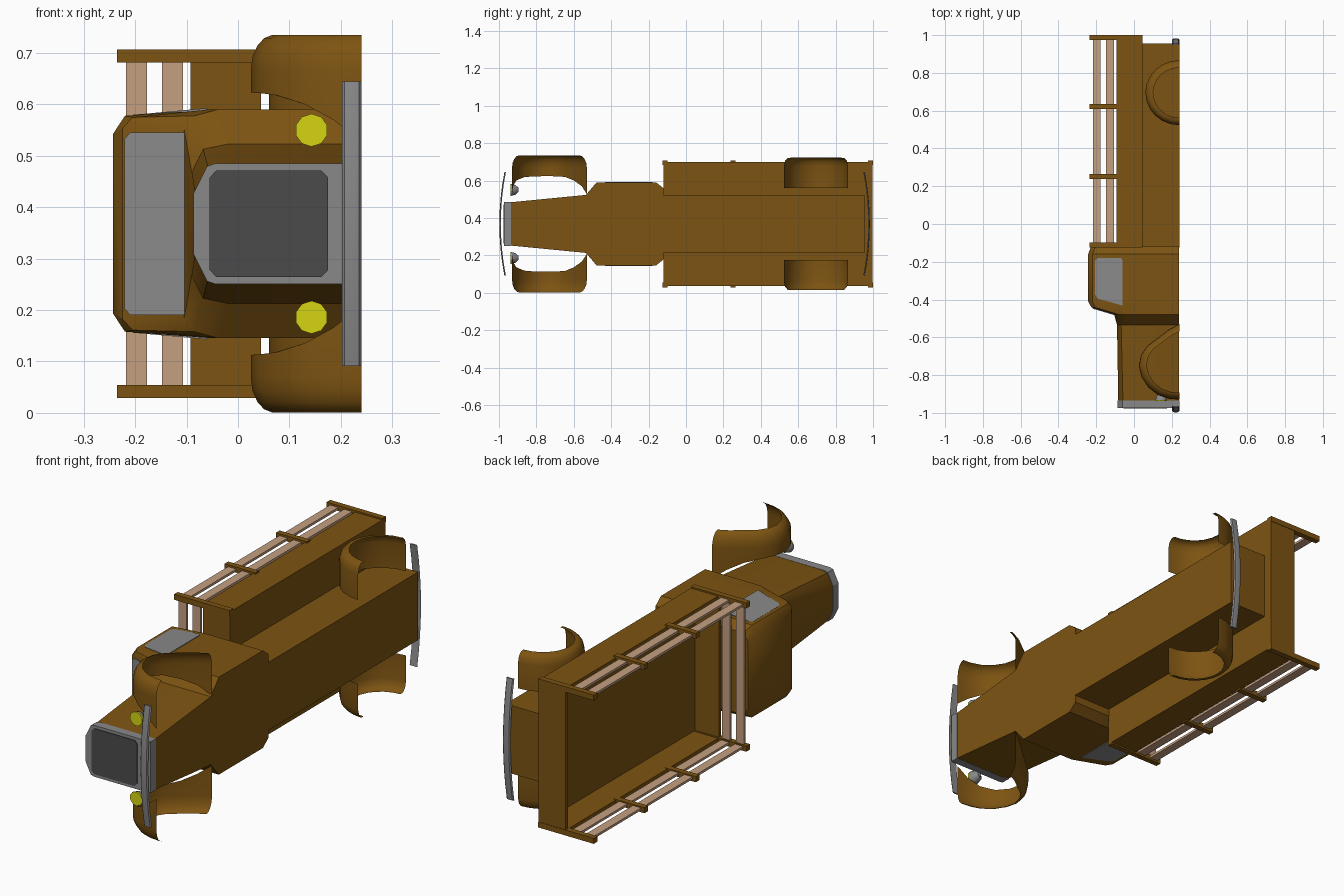
import bpy, bmesh, math
from mathutils import Vector

if "Cube" in bpy.data.objects:
    bpy.data.objects.remove(bpy.data.objects["Cube"])

ZC = 0.368  # the truck lies on its side: roof towards -x, width along z


def mat(name, c):
    m = bpy.data.materials.new(name)
    m.diffuse_color = (*c, 1)
    m.use_nodes = True
    m.node_tree.nodes["Principled BSDF"].inputs["Base Color"].default_value = m.diffuse_color
    return m


BROWN = mat("brown_paint", (0.205, 0.088, 0.006))
GREY = mat("grey_metal", (0.25, 0.25, 0.25))
DARK = mat("dark_grille", (0.07, 0.07, 0.07))
YELLOW = mat("yellow_lamp", (0.66, 0.66, 0.006))
TAN = mat("tan_wood", (0.56, 0.35, 0.22))


def finish(name, bm, m, smooth=None):
    bmesh.ops.recalc_face_normals(bm, faces=bm.faces[:])
    me = bpy.data.meshes.new(name)
    bm.to_mesh(me)
    bm.free()
    ob = bpy.data.objects.new(name, me)
    bpy.context.collection.objects.link(ob)
    me.materials.append(m)
    if smooth:
        bpy.ops.object.select_all(action='DESELECT')
        ob.select_set(True)
        bpy.context.view_layer.objects.active = ob
        bpy.ops.object.shade_smooth_by_angle(angle=math.radians(smooth))
    return ob


def loft(name, rings, m, closed=True, caps=True, smooth=None):
    bm = bmesh.new()
    vs = [[bm.verts.new(p) for p in r] for r in rings]
    n = len(rings[0])
    for a, b in zip(vs, vs[1:]):
        for i in range(n if closed else n - 1):
            j = (i + 1) % n
            bm.faces.new((a[i], a[j], b[j], b[i]))
    if caps:
        bm.faces.new(vs[0])
        bm.faces.new(vs[-1])
    return finish(name, bm, m, smooth)


def box(name, x, y, w, m):
    """x, y and w are ranges; w is measured from the centre line."""
    rings = [[(x[0], yy, ZC + w[0]), (x[1], yy, ZC + w[0]),
              (x[1], yy, ZC + w[1]), (x[0], yy, ZC + w[1])] for yy in y]
    return loft(name, rings, m)


def plate(name, pts, m, normal, t=0.004):
    n = Vector(normal).normalized() * t
    pts = [Vector(p) for p in pts]
    return loft(name, [[p - n * 0.5 for p in pts], [p + n for p in pts]], m)


def section(y, half):
    """Full cross-section from half profile (x, w), roof to underside."""
    return [(x, y, ZC + w) for x, w in half] + [(x, y, ZC - w) for x, w in reversed(half)]


# hood and cab body
body = [
    (-0.955, [(-0.083, 0.055), (-0.058, 0.108), (-0.02, 0.114), (0.238, 0.114)]),
    (-0.535, [(-0.09, 0.10), (-0.068, 0.145), (-0.02, 0.155), (0.238, 0.155)]),
    (-0.478, [(-0.105, 0.185), (-0.085, 0.21), (-0.04, 0.222), (0.238, 0.222)]),
    (-0.442, [(-0.225, 0.185), (-0.205, 0.207), (-0.06, 0.222), (0.238, 0.222)]),
    (-0.41, [(-0.243, 0.175), (-0.22, 0.21), (-0.06, 0.222), (0.238, 0.222)]),
    (-0.16, [(-0.243, 0.175), (-0.22, 0.21), (-0.06, 0.222), (0.238, 0.222)]),
    (-0.12, [(-0.228, 0.155), (-0.205, 0.185), (-0.06, 0.19), (0.238, 0.19)]),
]
loft("cab_and_hood", [section(y, h) for y, h in body], BROWN, smooth=35)

# grille frame and mesh plate
frame = [(-0.087, 0.058), (-0.06, 0.112), (-0.045, 0.117), (0.24, 0.117)]
loft("grille_frame", [section(-0.974, frame), section(-0.935, frame)], GREY)
mesh = [(-0.055, 0.09), (-0.042, 0.104), (0.162, 0.104), (0.175, 0.09)]
plate("grille_mesh", section(-0.974, mesh), DARK, (0, -1, 0), 0.003)


# windscreen lies on the sloping front of the cab
def on_slope(x):
    return -0.478 + (-0.105 - x) * 0.3


glass = [(-0.22, 0.165), (-0.208, 0.178), (-0.102, 0.178)]
plate("windscreen", [(x, on_slope(x), ZC + w) for x, w in glass] +
      [(x, on_slope(x), ZC - w) for x, w in reversed(glass)], GREY, (-0.3, -1, 0))

# side windows
pane = [(-0.192, -0.18), (-0.07, -0.18), (-0.06, -0.19), (-0.06, -0.432),
        (-0.12, -0.415), (-0.192, -0.395), (-0.205, -0.375), (-0.205, -0.193)]
for s in (1, -1):
    plate("side_window", [(x, y, ZC + s * (0.222 + (x + 0.06) * 0.09)) for x, y in pane],
          GREY, (-0.09, 0, s), 0.003)


# wheel arches: thin shells with a rolled outer lip
def fender(name, outline, cy, inner, rings, s):
    first = [(x, y, ZC + s * inner(x)) for x, y in outline]
    rest = [[(0.24 + (x - 0.24) * k, cy + (y - cy) * k, ZC + s * w) for x, y in outline]
            for w, k in rings]
    loft(name, [first] + rest, BROWN, closed=False, caps=False, smooth=50)


front_arch = [(0.24, -0.53), (0.185, -0.558), (0.13, -0.6), (0.07, -0.645), (0.037, -0.695),
              (0.025, -0.75), (0.04, -0.81), (0.075, -0.865), (0.13, -0.907),
              (0.185, -0.925), (0.24, -0.93)]
rear_arch = [(0.24 - 0.18 * math.sin(a), 0.695 - 0.172 * math.cos(a))
             for a in (math.pi * i / 12 for i in range(13))]
for s in (1, -1):
    fender("front_fender", front_arch, -0.735,
           lambda x: 0.255 - 0.095 * ((x - 0.025) / 0.215) ** 2,
           [(0.30, 1), (0.325, 0.985), (0.347, 0.94), (0.361, 0.88), (0.367, 0.81)], s)
    fender("rear_fender", rear_arch, 0.695, lambda x: 0.192,
           [(0.31, 1), (0.337, 0.96), (0.352, 0.88), (0.354, 0.77)], s)

    # headlamps: grey bowl with yellow lens
    def ring(y, r):
        return [(0.143 + r * math.cos(math.tau * i / 10 + 0.31), y,
                 ZC + s * 0.182 + r * math.sin(math.tau * i / 10 + 0.31)) for i in range(10)]
    loft("headlamp_bowl", [ring(-0.932, 0.031), ring(-0.912, 0.026), ring(-0.895, 0.01)],
         GREY, smooth=40)
    loft("headlamp_lens", [ring(-0.938, 0.032), ring(-0.932, 0.032)], YELLOW)

# curved bumpers
for name, s, y0 in (("front_bumper", -1, 0.998), ("rear_bumper", 1, 0.983)):
    rings = []
    for i in range(9):
        t = i / 4 - 1
        y = y0 - 0.027 * t * t
        rings.append([(x, s * (y - d), ZC + 0.277 * t) for x, d in
                      ((0.202, 0.008), (0.207, 0.002), (0.22, 0), (0.235, 0.002),
                       (0.24, 0.008), (0.22, 0.007))])
    loft(name, rings, GREY, smooth=40)

# chassis and open load bed
box("chassis", (0.04, 0.24), (-0.125, 0.955), (-0.155, 0.155), BROWN)
box("bed_floor", (0.03, 0.045), (-0.12, 0.995), (-0.33, 0.33), BROWN)
box("bed_front_wall", (-0.092, 0.045), (-0.121, -0.106), (-0.33, 0.33), BROWN)
box("tailgate", (-0.092, 0.045), (0.98, 0.998), (-0.33, 0.33), BROWN)
for s in (1, -1):
    def span(a, b):
        return (s * a, s * b)
    box("bed_side_wall", (-0.092, 0.045), (-0.12, 0.99), span(0.316, 0.332), BROWN)
    # stake posts
    for y in (-0.112, 0.252, 0.622, 0.987):
        low = 0.045 if y > 0.9 or y < 0 else -0.08
        box("stake_post", (-0.235, low), (y - 0.013, y + 0.013), span(0.314, 0.339), BROWN)
    # side slats
    for x in (-0.218, -0.148):
        box("side_slat", (x, x + 0.041), (-0.11, 0.985), span(0.319, 0.33), TAN)
# front slats
for x in (-0.218, -0.148):
    box("front_slat", (x, x + 0.041), (-0.117, -0.107), (-0.316, 0.316), TAN)
